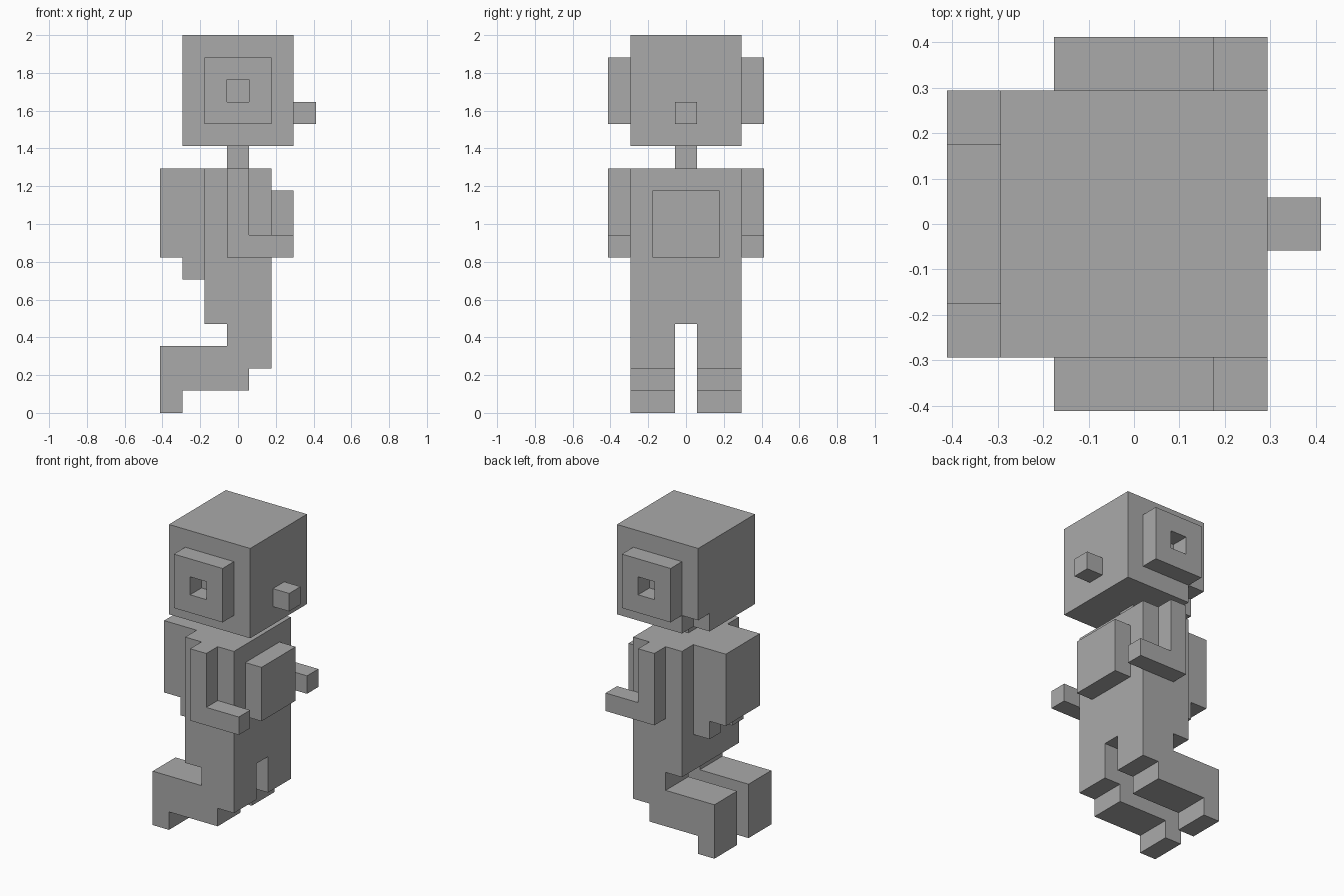
import bpy
import bmesh
from mathutils import Vector

if "Cube" in bpy.data.objects:
    bpy.data.objects.remove(bpy.data.objects["Cube"], do_unlink=True)

# The figure is laid out on a block grid, 7 x 7 x 17 units, facing +x
U = 2 / 17
MID = 3.5

grey = bpy.data.materials.new("plain grey")
grey.use_nodes = True
GREY = (0.4, 0.4, 0.4, 1)
grey.diffuse_color = GREY
grey.node_tree.nodes["Principled BSDF"].inputs["Base Color"].default_value = GREY


def prism(name, outline, y0, y1):
    """Extrude an (x, z) outline along y, in block units."""
    bm = bmesh.new()
    verts = [bm.verts.new(((x - MID) * U, (y0 - MID) * U, z * U)) for x, z in outline]
    face = bm.faces.new(verts)
    grown = bmesh.ops.extrude_face_region(bm, geom=[face])
    moved = [v for v in grown["geom"] if isinstance(v, bmesh.types.BMVert)]
    bmesh.ops.translate(bm, verts=moved, vec=Vector((0, (y1 - y0) * U, 0)))
    bmesh.ops.recalc_face_normals(bm, faces=bm.faces)
    mesh = bpy.data.meshes.new(name)
    bm.to_mesh(mesh)
    bm.free()
    mesh.materials.append(grey)
    obj = bpy.data.objects.new(name, mesh)
    bpy.context.collection.objects.link(obj)
    return obj


def box(name, x, y, z):
    outline = [(x[0], z[0]), (x[1], z[0]), (x[1], z[1]), (x[0], z[1])]
    return prism(name, outline, *y)


def cut(obj, x, y, z):
    """Subtract a box and keep its cutter hidden."""
    cutter = box(obj.name + "_cutter", x, y, z)
    cutter.hide_render = True
    cutter.hide_viewport = True
    mod = obj.modifiers.new("cut", 'BOOLEAN')
    mod.operation = 'DIFFERENCE'
    mod.solver = 'EXACT'
    mod.object = cutter


# Head with a notch at the lower back corner, nose and neck
head = box("head", (1, 6), (1, 6), (12, 17))
cut(head, (0, 2), (5, 7), (11, 13))
box("nose", (6, 7), (3, 4), (13, 14))
box("neck", (3, 4), (3, 4), (11, 12))

# Body, chest pack and backpack
box("torso", (2, 5), (1, 6), (4, 11))
box("chest_pack", (5, 6), (2, 5), (7, 10))
box("backpack", (0, 2), (2, 5), (7, 11))

# Side profiles of the bent limbs
ARM = [(3, 7), (6, 7), (6, 8), (4, 8), (4, 11), (3, 11)]
LEG = [(0, 0), (1, 0), (1, 1), (4, 1), (4, 2), (5, 2),
       (5, 4), (3, 4), (3, 3), (0, 3)]

# Paired parts, mirrored across the middle of y
for side, flip in (("right", False), ("left", True)):
    def span(a, b):
        return (7 - b, 7 - a) if flip else (a, b)

    ear = box(side + "_ear", (2, 5), span(0, 1), (13, 16))
    cut(ear, (3, 4), span(-1, 2), (14, 15))
    prism(side + "_arm", ARM, *span(0, 1))
    prism(side + "_leg", LEG, *span(1, 3))
    box(side + "_nozzle", (1, 2), span(2, 3), (6, 7))
